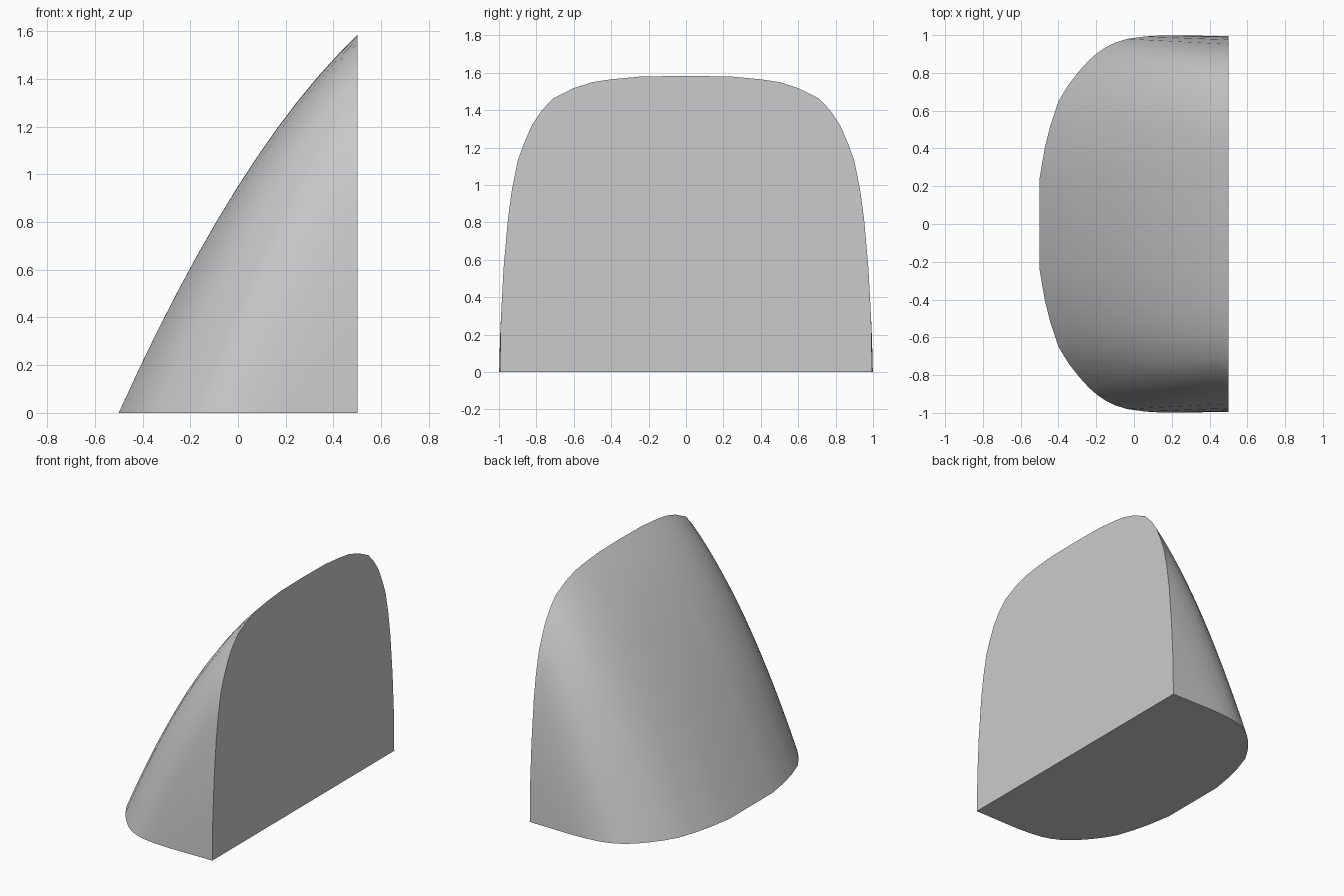
import bpy
import bmesh

cube = bpy.data.objects.get("Cube")
if cube:
    bpy.data.objects.remove(cube, do_unlink=True)

FLAT_X = 0.5      # plane of the flat upright face
BULGE = 0.4       # outward swell of each rib, relative to its height
STEPS = 12

# Rib ends on one half: base y, base x, arch y, arch z
RIBS = [
    (0.0, -0.5, 0.0, 1.583),
    (0.24, -0.5, 0.24, 1.58),
    (0.4, -0.473, 0.4, 1.565),
    (0.52, -0.443, 0.5, 1.55),
    (0.65, -0.4, 0.6, 1.518),
    (0.74, -0.345, 0.71, 1.463),
    (0.81, -0.29, 0.77, 1.4),
    (0.865, -0.24, 0.824, 1.32),
    (0.905, -0.195, 0.865, 1.225),
    (0.935, -0.15, 0.9, 1.13),
    (0.96, -0.1, 0.93, 0.98),
    (0.98, -0.035, 0.952, 0.82),
    (0.993, 0.06, 0.976, 0.545),
    (0.999, 0.16, 0.99, 0.28),
    (0.995, FLAT_X, 0.995, 0.0),
]


def rib_points(rib, side):
    """Bowed line from the base outline up to the arch."""
    base_y, base_x, arch_y, arch_z = rib
    points = []
    for i in range(STEPS + 1):
        u = i / STEPS
        x = base_x + (FLAT_X - base_x) * u
        y = base_y + (arch_y - base_y) * u
        z = arch_z * (u + BULGE * u * (1 - u))
        points.append((x, side * y, z))
    return points


# Ribs from one bottom corner round to the other
bm = bmesh.new()
ribs = [rib_points(r, -1) for r in reversed(RIBS)]
ribs += [rib_points(r, 1) for r in RIBS[1:]]
grid = [[bm.verts.new(p) for p in rib] for rib in ribs]

# Curved shell
for a, b in zip(grid, grid[1:]):
    for i in range(STEPS):
        bm.faces.new((a[i], a[i + 1], b[i + 1], b[i]))

# Flat floor and flat upright face
bm.faces.new([rib[0] for rib in grid])
bm.faces.new([rib[-1] for rib in reversed(grid)])

bmesh.ops.remove_doubles(bm, verts=bm.verts, dist=0.0001)
bmesh.ops.recalc_face_normals(bm, faces=bm.faces)

mesh = bpy.data.meshes.new("curved_wedge")
bm.to_mesh(mesh)
bm.free()
wedge = bpy.data.objects.new("curved_wedge", mesh)
bpy.context.collection.objects.link(wedge)

bpy.ops.object.select_all(action="DESELECT")
wedge.select_set(True)
bpy.context.view_layer.objects.active = wedge
bpy.ops.object.shade_smooth_by_angle(angle=0.6)
